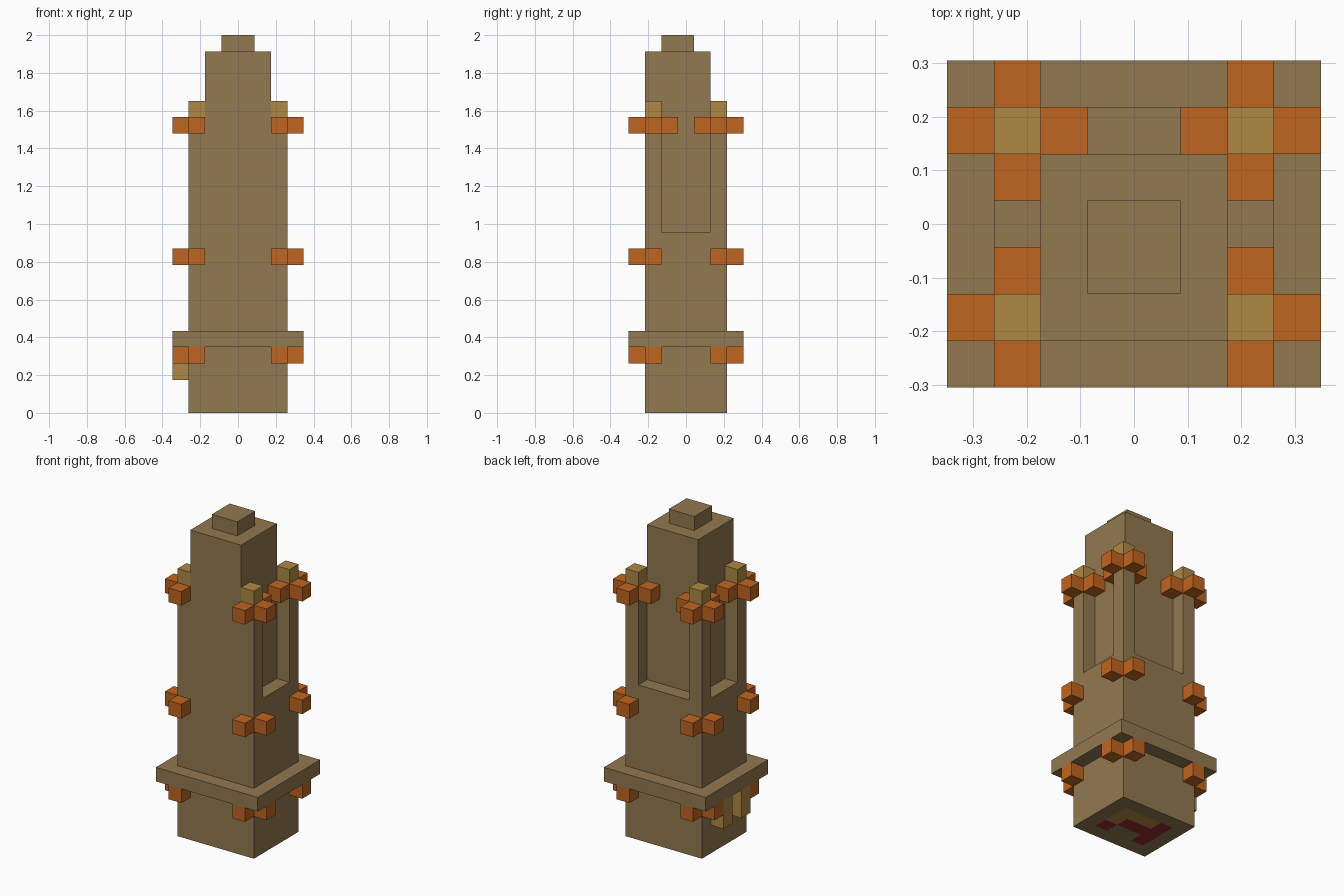
import bpy
import bmesh

if "Cube" in bpy.data.objects:
    bpy.data.objects.remove(bpy.data.objects["Cube"], do_unlink=True)

U = 2 / 23  # one block


def material(name, rgb):
    m = bpy.data.materials.new(name)
    m.use_nodes = True
    m.diffuse_color = (*rgb, 1)
    m.node_tree.nodes["Principled BSDF"].inputs["Base Color"].default_value = (*rgb, 1)
    return m


BROWN = material("brown stone", (0.29, 0.19, 0.08))
TAN = material("tan stone", (0.43, 0.25, 0.06))
ORANGE = material("orange", (0.53, 0.13, 0.015))
RED = material("dark red", (0.3, 0.025, 0.025))


def finish(name, bm, mats):
    mesh = bpy.data.meshes.new(name)
    bm.to_mesh(mesh)
    bm.free()
    for m in mats:
        mesh.materials.append(m)
    obj = bpy.data.objects.new(name, mesh)
    bpy.context.collection.objects.link(obj)
    return obj


def block(name, mat, x, y, z, open_bottom=False):
    """Box from (low, high) ranges in block units."""
    bm = bmesh.new()
    bmesh.ops.create_cube(bm, size=1)
    for v in bm.verts:
        v.co = [(r[0] if c < 0 else r[1]) * U for c, r in zip(v.co, (x, y, z))]
    if open_bottom:
        low = [f for f in bm.faces if f.normal.z < -0.5]
        bmesh.ops.delete(bm, geom=low, context='FACES')
    return finish(name, bm, [mat])


def span(a, b, side):
    return tuple(sorted((a * side, b * side)))


# Tower masses
block("lower_body", BROWN, (-3, 3), (-2.5, 2.5), (0, 11), open_bottom=True)
block("base_ledge", BROWN, (-4, 4), (-3.5, 3.5), (4, 5))
block("upper_core", BROWN, (-2, 2), (-2.5, 1.5), (11, 22))
block("top_cap", BROWN, (-1, 1), (-1.5, 0.5), (22, 23))

# Corner posts with tan tips and orange brackets
for sx, xname in ((1, "left"), (-1, "right")):
    for sy, yname in ((1, "back"), (-1, "front")):
        tag = f"{yname}_{xname}"
        px, py = span(2, 3, sx), span(1.5, 2.5, sy)
        block("post_" + tag, BROWN, px, py, (11, 18))
        block("post_tip_" + tag, TAN, px, py, (18, 19))
        for level, z in (("low", 3), ("middle", 9), ("high", 17)):
            zr = (z, z + 1)
            block(f"{level}_side_bracket_{tag}", ORANGE, span(3, 4, sx), py, zr)
            block(f"{level}_end_bracket_{tag}", ORANGE, px, span(2.5, 3.5, sy), zr)
        # Inner brackets reach into the recesses
        block("inner_side_bracket_" + tag, ORANGE, px, span(0.5, 1.5, sy), (17, 18))
        if sy > 0:
            block("inner_end_bracket_" + tag, ORANGE, span(1, 2, sx), py, (17, 18))

# Tan brackets under the ledge on the right side
for sy, yname in ((1, "back"), (-1, "front")):
    block("under_ledge_bracket_" + yname, TAN, (-4, -3), span(0.5, 1.5, sy), (2, 4))

# Underside with its patterned blocks, rows running from back to front
bm = bmesh.new()
bmesh.ops.create_grid(bm, x_segments=6, y_segments=5, size=1)
for v in bm.verts:
    v.co.x *= 3 * U
    v.co.y *= 2.5 * U
bmesh.ops.reverse_faces(bm, faces=bm.faces[:])
PATTERN = ("......", ".TTTR.", ".TRRR.", ".R..R.", "......")
for f in bm.faces:
    c = f.calc_center_median() / U
    f.material_index = ".TR".index(PATTERN[int(2.5 - c.y)][int(3 - c.x)])
finish("underside", bm, [BROWN, TAN, RED])
